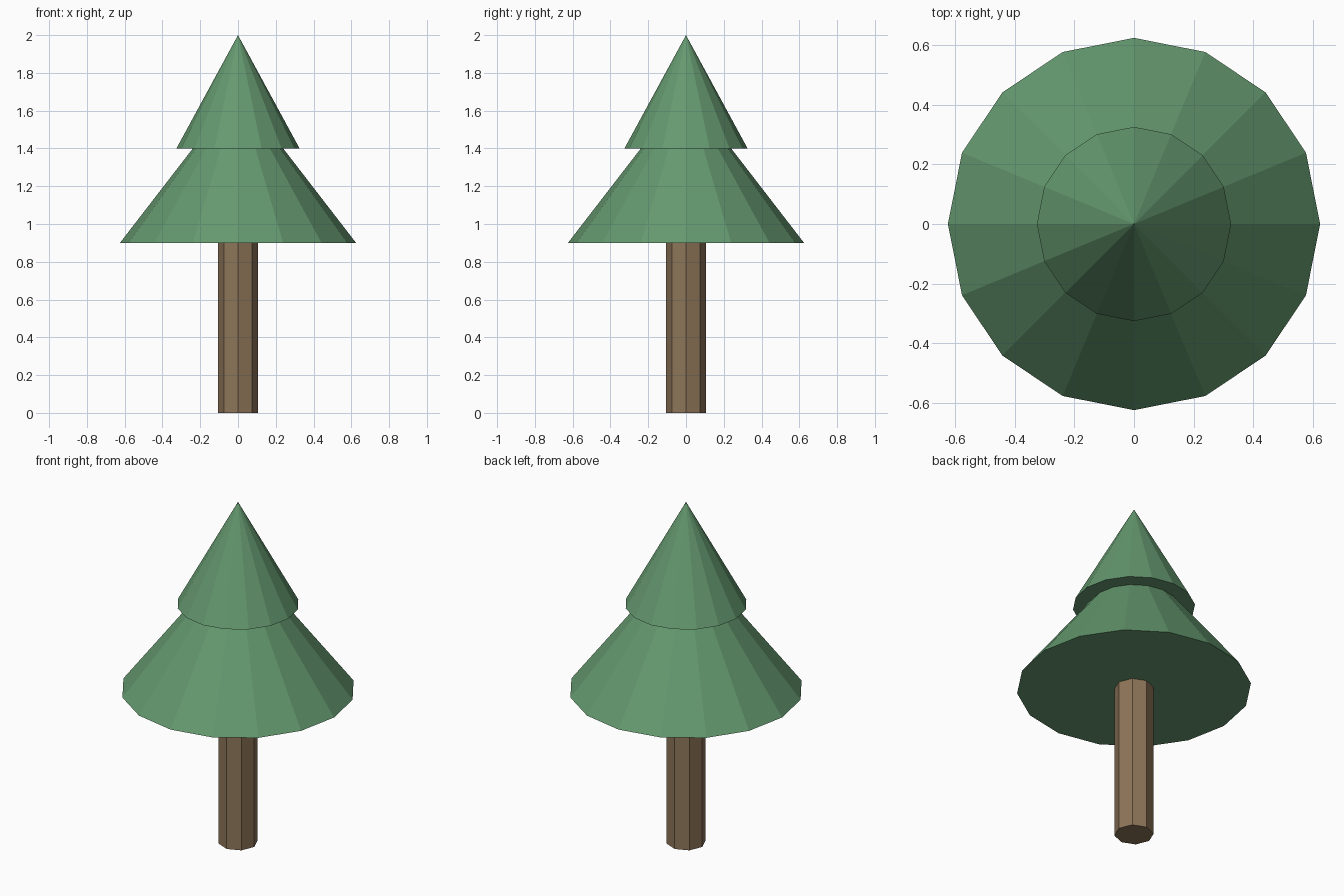
import bpy
from math import pi

default_cube = bpy.data.objects.get("Cube")
if default_cube:
    bpy.data.objects.remove(default_cube, do_unlink=True)


def make_material(name, colour):
    mat = bpy.data.materials.new(name)
    mat.use_nodes = True
    mat.diffuse_color = (*colour, 1)
    mat.node_tree.nodes["Principled BSDF"].inputs["Base Color"].default_value = (*colour, 1)
    return mat


def add_tier(name, sides, bottom, top, base_radius, top_radius, mat):
    """Flat-shaded upright cone or prism with closed ends."""
    bpy.ops.mesh.primitive_cone_add(
        vertices=sides, radius1=base_radius, radius2=top_radius,
        depth=top - bottom, location=(0, 0, (bottom + top) / 2))
    obj = bpy.context.object
    obj.name = name
    obj.data.materials.append(mat)
    return obj


bark = make_material("bark brown", (0.27, 0.18, 0.10))
needles = make_material("needle green", (0.13, 0.32, 0.16))

# Trunk, ending just inside the lower foliage
add_tier("trunk", 8, 0, 0.92, 0.105, 0.105, bark)

# Two overlapping foliage cones
add_tier("lower_foliage", 16, 0.9, 1.71, 0.625, 0, needles)
add_tier("upper_foliage", 16, 1.4, 2.0, 0.326, 0, needles)
